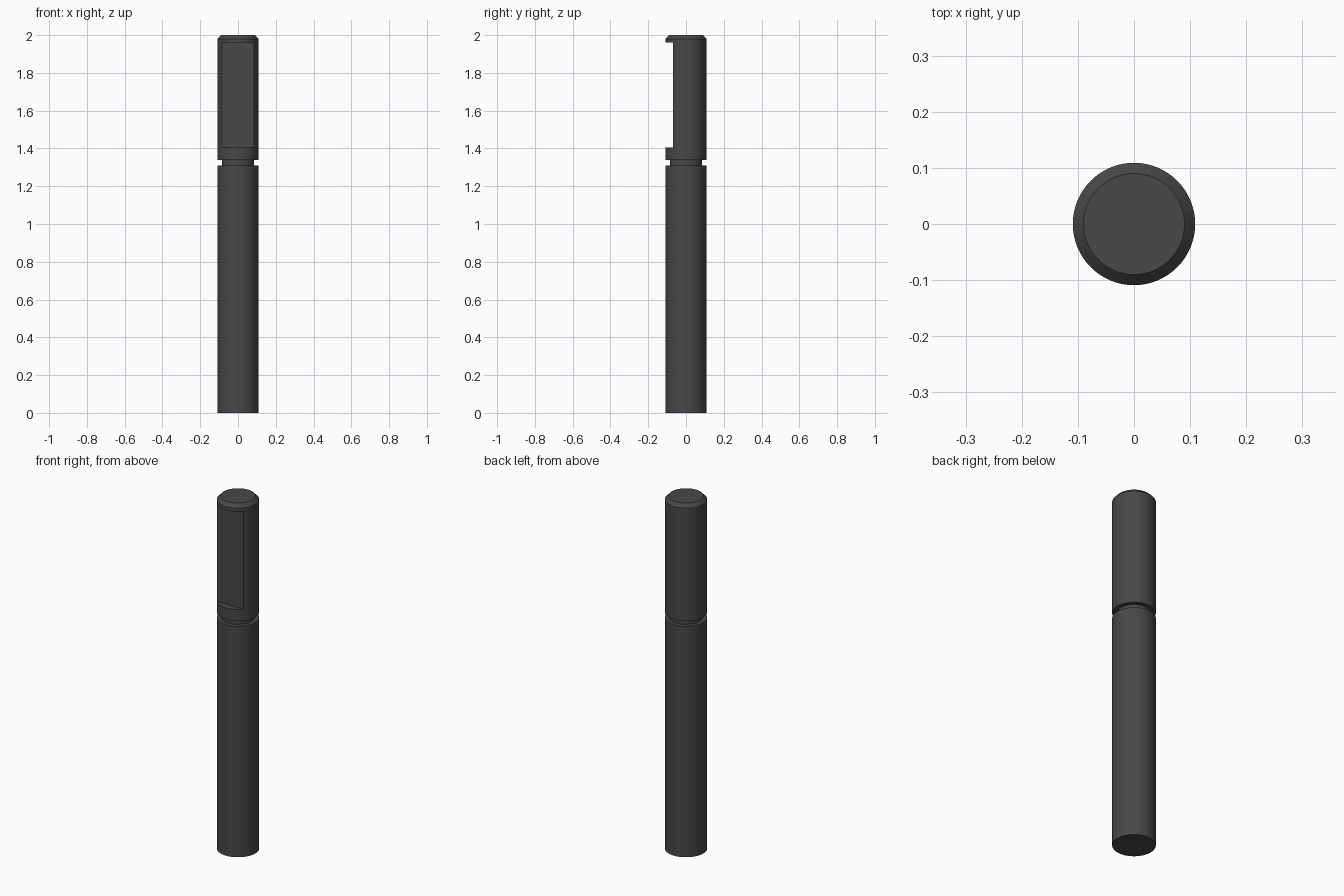
import bpy, bmesh, math

if "Cube" in bpy.data.objects:
    bpy.data.objects.remove(bpy.data.objects["Cube"])

SEGMENTS = 96

dark = bpy.data.materials.new("dark_grey")
dark.diffuse_color = (0.065, 0.065, 0.065, 1)
dark.use_nodes = True
dark.node_tree.nodes["Principled BSDF"].inputs["Base Color"].default_value = dark.diffuse_color


def lathe(name, profile):
    """Closed solid of revolution; the profile holds (radius, z) from bottom to top."""
    bm = bmesh.new()
    rings = []
    for r, z in profile:
        angles = [2 * math.pi * i / SEGMENTS for i in range(SEGMENTS)]
        rings.append([bm.verts.new((r * math.cos(a), r * math.sin(a), z)) for a in angles])
    for low, high in zip(rings, rings[1:]):
        for i in range(SEGMENTS):
            j = (i + 1) % SEGMENTS
            bm.faces.new((low[i], low[j], high[j], high[i]))
    bm.faces.new(rings[0][::-1])
    bm.faces.new(rings[-1])
    mesh = bpy.data.meshes.new(name)
    bm.to_mesh(mesh)
    bm.free()
    obj = bpy.data.objects.new(name, mesh)
    bpy.context.collection.objects.link(obj)
    mesh.materials.append(dark)
    return obj


# Tube with a neck groove and a chamfered top
R, NECK = 0.109, 0.085
body = lathe("pen_body", [
    (R, 0), (R, 1.31), (NECK, 1.31), (NECK, 1.34),
    (R, 1.34), (R, 1.98), (0.09, 2.0)])

# Flat recess on the front of the upper section
bpy.ops.mesh.primitive_cube_add(size=1, location=(0, -0.17, (1.405 + 1.96) / 2))
cutter = bpy.context.object
cutter.name = "recess_cutter"
cutter.scale = (0.4, 0.2, 1.96 - 1.405)
cutter.hide_render = True
cutter.data.materials.append(dark)

cut = body.modifiers.new("flat_recess", 'BOOLEAN')
cut.operation = 'DIFFERENCE'
cut.solver = 'EXACT'
cut.object = cutter

bpy.ops.object.select_all(action='DESELECT')
body.select_set(True)
bpy.context.view_layer.objects.active = body
bpy.ops.object.modifier_apply(modifier=cut.name)
bpy.data.objects.remove(cutter)
bpy.ops.object.shade_smooth_by_angle(angle=math.radians(25))
